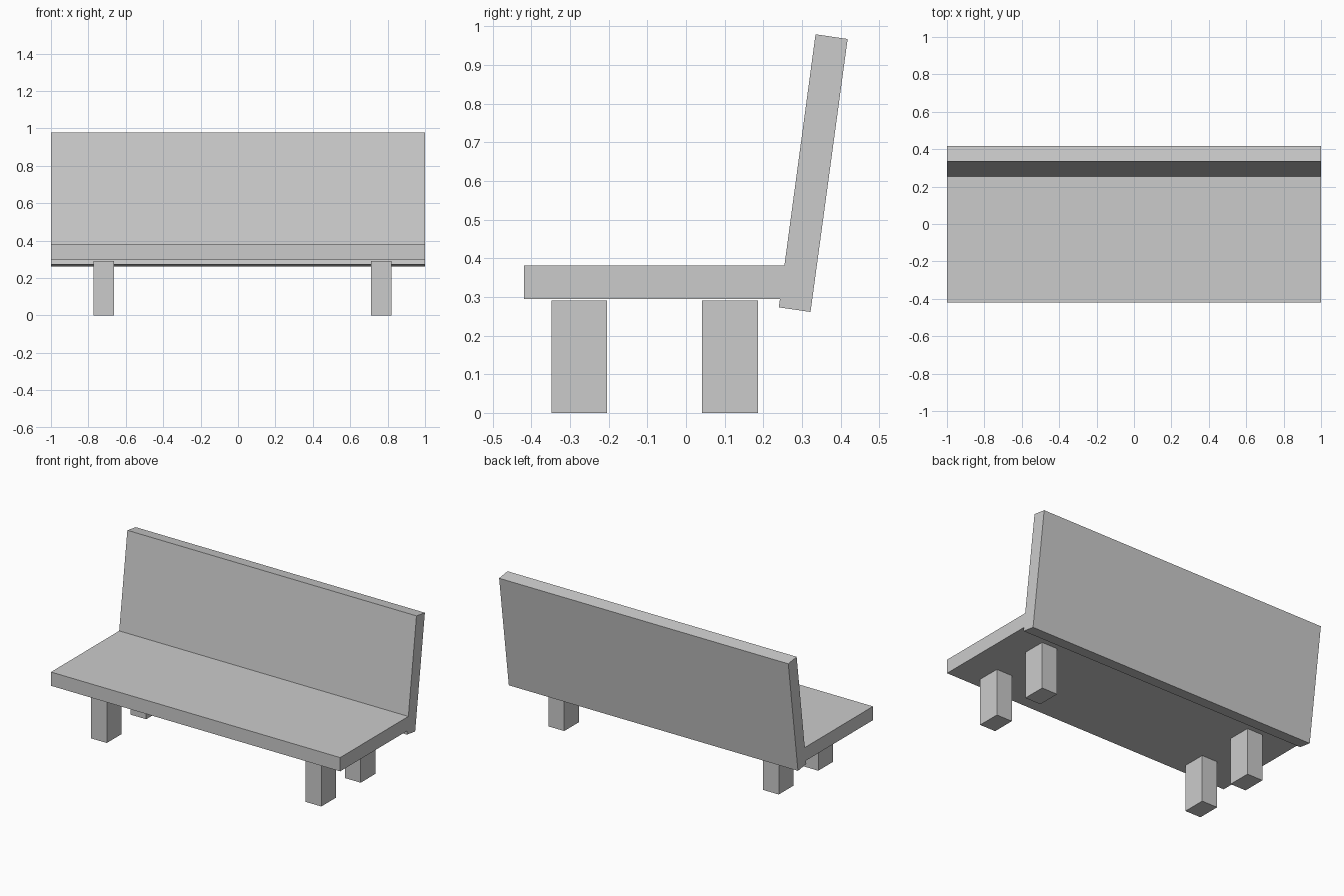
import bpy
import bmesh

if "Cube" in bpy.data.objects:
    bpy.data.objects.remove(bpy.data.objects["Cube"])


def extrude_profile(name, profile, x0, x1):
    """Extrude a (y, z) outline along x into a closed solid."""
    bm = bmesh.new()
    face = bm.faces.new([bm.verts.new((x0, y, z)) for y, z in profile])
    res = bmesh.ops.extrude_face_region(bm, geom=[face])
    verts = [g for g in res["geom"] if isinstance(g, bmesh.types.BMVert)]
    bmesh.ops.translate(bm, verts=verts, vec=(x1 - x0, 0, 0))
    bmesh.ops.recalc_face_normals(bm, faces=bm.faces)
    mesh = bpy.data.meshes.new(name)
    bm.to_mesh(mesh)
    bm.free()
    obj = bpy.data.objects.new(name, mesh)
    bpy.context.collection.objects.link(obj)
    return obj


def box(name, x, y, z):
    return extrude_profile(
        name, [(y[0], z[0]), (y[1], z[0]), (y[1], z[1]), (y[0], z[1])], *x)


# Seat slab, its rear edge tucked inside the backrest
box("seat", (-1, 1), (-0.419, 0.28), (0.295, 0.381))

# Leaning backrest slab
extrude_profile(
    "backrest",
    [(0.240, 0.273), (0.322, 0.261), (0.418, 0.967), (0.335, 0.979)], -1, 1)

# Four block legs, stopping just under the seat
for side, x in (("left", (-0.772, -0.664)), ("right", (0.712, 0.820))):
    for row, y in (("front", (-0.348, -0.204)), ("back", (0.041, 0.186))):
        box(f"{row}_{side}_leg", x, y, (0, 0.291))
